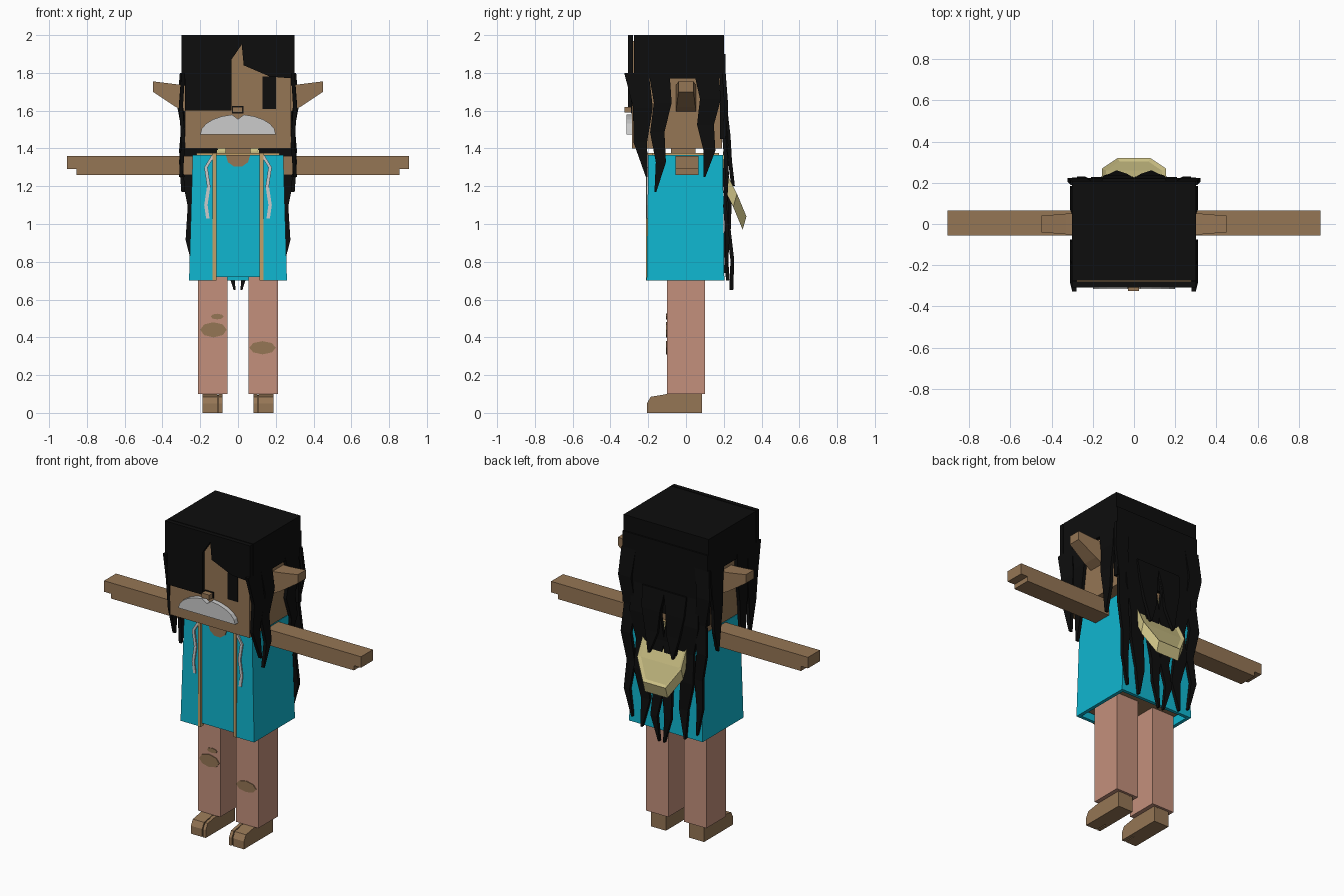
import bpy, bmesh
from math import pi, sin, cos
from mathutils import Vector

cube = bpy.data.objects.get("Cube")
if cube:
    bpy.data.objects.remove(cube, do_unlink=True)


def material(name, *rgb):
    mat = bpy.data.materials.new(name)
    mat.use_nodes = True
    mat.diffuse_color = (*rgb, 1)
    shader = mat.node_tree.nodes["Principled BSDF"]
    shader.inputs["Base Color"].default_value = (*rgb, 1)
    shader.inputs["Roughness"].default_value = .9
    return mat


SKIN = material("brown skin", .3, .18, .09)
TEAL = material("teal cloth", .005, .47, .63)
PINK = material("pink trousers", .55, .28, .2)
BLACK = material("black hair", .004, .004, .004)
SILVER = material("silver hair", .6, .6, .6)
TAN = material("tan trim", .54, .35, .14)
STRAW = material("straw hood", .59, .52, .23)

# Main levels and half widths of the figure
CROWN, BROW, CHEEK, CHIN = 2, 1.77, 1.6, 1.4
SHOULDER, HEM, ANKLE = 1.365, .7, .1
HEAD, HAIR, COAT = .28, .3, .24
FACE, NAPE = -.285, .19
CHEST, SPINE = -.2, .195
CLOTH = .02
ACROSS, DEPTH = Vector((1, 0, 0)), Vector((0, 1, 0))


def loft(name, mat, rings, mirror=False, recess=False):
    """Skin a list of equal point rings and cap both ends."""
    bm = bmesh.new()
    loops = [[bm.verts.new(point) for point in ring] for ring in rings]
    for low, high in zip(loops, loops[1:]):
        for i in range(len(low)):
            bm.faces.new((low[i - 1], low[i], high[i], high[i - 1]))
    bm.faces.new(loops[0])
    bm.faces.new(loops[-1])
    bmesh.ops.recalc_face_normals(bm, faces=bm.faces)
    if recess:
        outer = [f for f in bm.faces if f.normal.y > .3 and f.normal.z > 0]
        bmesh.ops.inset_region(bm, faces=outer, thickness=.02, depth=-.01)
    mesh = bpy.data.meshes.new(name)
    bm.to_mesh(mesh)
    bm.free()
    mesh.materials.append(mat)
    part = bpy.data.objects.new(name, mesh)
    bpy.context.collection.objects.link(part)
    if mirror:
        part.modifiers.new("Mirror", "MIRROR").use_mirror_merge = False


def plate(name, mat, outline, depths, mirror=False):
    """Front outline in x and z, extruded along y."""
    loft(name, mat, [[(x, y, z) for x, z in outline] for y in depths], mirror)


def box(name, mat, xs, ys, zs, mirror=False):
    (left, right), (low, high) = xs, zs
    plate(name, mat, [(left, low), (right, low), (right, high), (left, high)], ys, mirror)


def profile(name, mat, outline, xs):
    """Side outline in y and z, extruded along x, on both sides."""
    loft(name, mat, [[(x, y, z) for y, z in outline] for x in xs], True)


def arc(x, z, wide, tall, start, stop, steps):
    angles = [start + (stop - start) * i / steps for i in range(steps + 1)]
    return [(x + wide * cos(a), z + tall * sin(a)) for a in angles]


def ribbon(name, mat, rows, along, thick, mirror=True, recess=False):
    """Strip through rows of centre and half width."""
    rings = []
    for centre, half in rows:
        a, b = centre - along * half, centre + along * half
        rings.append([a, b, b + thick, a + thick])
    loft(name, mat, rings, mirror, recess)


def lock(name, start, end, width, bends, along, outward, sway=.012):
    """Zigzag lock of hair, tapering to a point, on both sides."""
    start, end, rows = Vector(start), Vector(end), []
    for i in range(bends + 1):
        t = i / bends
        swing = sway if i % 2 else -sway
        centre = start.lerp(end, t) + along * swing + outward * (i % 2) * sway
        rows.append((centre, width * (1 - t) ** .6 + .005))
    ribbon(name, BLACK, rows, along, outward * CLOTH)


# Head, face and ears
box("head", SKIN, (-HEAD, HEAD), (FACE, NAPE), (CHIN, BROW + .2))
box("neck", SKIN, (-.065, .065), (-.08, .05), (1.3, CHIN + CLOTH))
box("nose", SKIN, (-.028, .025), (FACE - .04, FACE), (1.59, 1.62))
box("nose_shadow", BLACK, (-.032, .029), (FACE - .005, FACE), (1.585, 1.625))
box("eye", BLACK, (.13, .2), (FACE - .006, FACE), (1.61, BROW + .01))
ear_sections = [(.27, .055, 1.59, 1.735), (.33, .05, 1.62, 1.74), (.45, .04, 1.7, 1.755)]
loft("ear", SKIN, [
    [(x, -half, low), (x, half, low), (x, half, high), (x, -half, high)]
    for x, half, low, high in ear_sections
], mirror=True)
LIP = 1.475
whiskers = arc(0, LIP, .2, .105, 0, pi * .45, 5)
plate("moustache", SILVER, [(0, LIP)] + whiskers + [(0, LIP + .08)], (FACE - .03, FACE), mirror=True)

# Hair cap with a parted fringe
box("hair_cap", BLACK, (-HAIR, HAIR), (FACE + .01, .2), (BROW, CROWN))
PARTING = -.035
plate("hair_fringe", BLACK, [
    (-HAIR, CROWN), (-HAIR, BROW), (-HEAD, BROW), (-HEAD, CHEEK), (PARTING, CHEEK),
    (PARTING, 1.87), (.02, 1.95), (.03, 1.84), (.17, 1.78), (HAIR, BROW), (HAIR, CROWN),
], (-.308, FACE + .005))
box("hair_back", BLACK, (-HAIR, HAIR), (NAPE - .01, NAPE + CLOTH), (1.45, 1.9))

# Side locks
TOP = BROW + .03
lock("front_lock", (HEAD, -.25, TOP), (HEAD, -.22, 1.25), .06, 3, DEPTH, ACROSS)
lock("middle_lock", (HEAD, -.13, TOP), (HEAD, -.15, 1.17), .05, 4, DEPTH, ACROSS)
lock("rear_lock", (HEAD, .12, TOP), (HEAD, .11, 1.25), .06, 4, DEPTH, ACROSS)

# Back locks
lock("outer_back_lock", (.27, NAPE, TOP), (.24, .2, .74), .045, 6, ACROSS, DEPTH)
lock("wide_back_lock", (.17, NAPE, CHEEK), (.14, .2, HEM), .07, 5, ACROSS, DEPTH)
lock("inner_back_lock", (.07, NAPE, CHEEK), (.03, .23, .65), .055, 6, ACROSS, DEPTH)
lock("short_back_lock", (.08, .2, CHEEK), (.08, .235, 1.2), .075, 3, ACROSS, DEPTH, .004)

# Open coat, flared towards the hem, over a shirt
OPENING = .12
inner, front, back = COAT - CLOTH, CHEST + CLOTH, SPINE - CLOTH
half_plan = [(OPENING, CHEST), (COAT, CHEST), (COAT, SPINE), (0, SPINE),
             (0, back), (inner, back), (inner, front), (OPENING, front)]
loft("coat", TEAL, [
    [(x * flare, y * (1 + flare) / 2, z) for x, y in half_plan]
    for flare, z in ((1.08, HEM), (1, SHOULDER))
], mirror=True)
box("shirt_front", TEAL, (-OPENING - CLOTH, OPENING + CLOTH), (CHEST, front), (HEM + CLOTH, SHOULDER))
box("body", SKIN, (-inner, inner), (front, back), (HEM + .04, SHOULDER - .005))
box("collar", TAN, (-inner, inner), (front, back), (SHOULDER - .01, SHOULDER + .01))
plate("neckline", SKIN, arc(0, SHOULDER, .065, .065, pi, pi * 2, 5), (CHEST - .006, CHEST))
box("coat_trim", TAN, (OPENING - .005, OPENING + .015), (CHEST - .012, front), (HEM, SHOULDER + .01), mirror=True)
silver_rows = [(.13, SHOULDER), (.17, 1.3), (.155, 1.2), (.17, 1.1), (.16, 1.03)]
ribbon("silver_lock", SILVER, [(Vector((x, CHEST - .01, z)), .009) for x, z in silver_rows],
       ACROSS, DEPTH * .01)

# Hood hanging behind the shoulders
hood_rows = [(.205, CHIN, .11), (.215, 1.27, .155), (.27, 1.16, .155), (.32, 1.04, .08)]
ribbon("hood", STRAW, [(Vector((0, y, z)), half) for y, z, half in hood_rows],
       ACROSS, Vector((0, -.02, -.07)), mirror=False, recess=True)

# Arms with a stepped hand
ARM, PALM, KNUCKLE, FINGERTIP = 1.26, .855, 1.29, .905
plate("arm", SKIN, [
    (inner, ARM), (PALM, ARM), (PALM, KNUCKLE), (FINGERTIP, KNUCKLE),
    (FINGERTIP, SHOULDER - .005), (inner, SHOULDER - .005),
], (-.055, .065), mirror=True)

# Legs and split-toed feet
SHIN, CALF, HEEL, TOE = -.1, .1, .085, -.207
box("leg", PINK, (.055, .213), (SHIN, CALF), (ANKLE, HEM + .08), mirror=True)
foot = [(TOE, 0), (TOE, .05), (TOE + .02, .085), (SHIN, ANKLE), (HEEL, ANKLE), (HEEL, 0)]
profile("foot", SKIN, foot, (.108, .187))
profile("inner_toe", SKIN, foot, (.082, .102))
box("foot_web", SKIN, (.1, .11), (SHIN - .03, HEEL), (0, ANKLE - .005), mirror=True)

# Knee holes in the trousers
knee_holes = {
    "right_knee_hole": (-.13, .44, .07, .04),
    "right_knee_tear": (-.11, .51, .035, .015),
    "left_knee_hole": (.13, .345, .07, .035),
}
for name, place in knee_holes.items():
    plate(name, SKIN, arc(*place, 0, pi * 7 / 4, 7), (SHIN - .005, SHIN))
